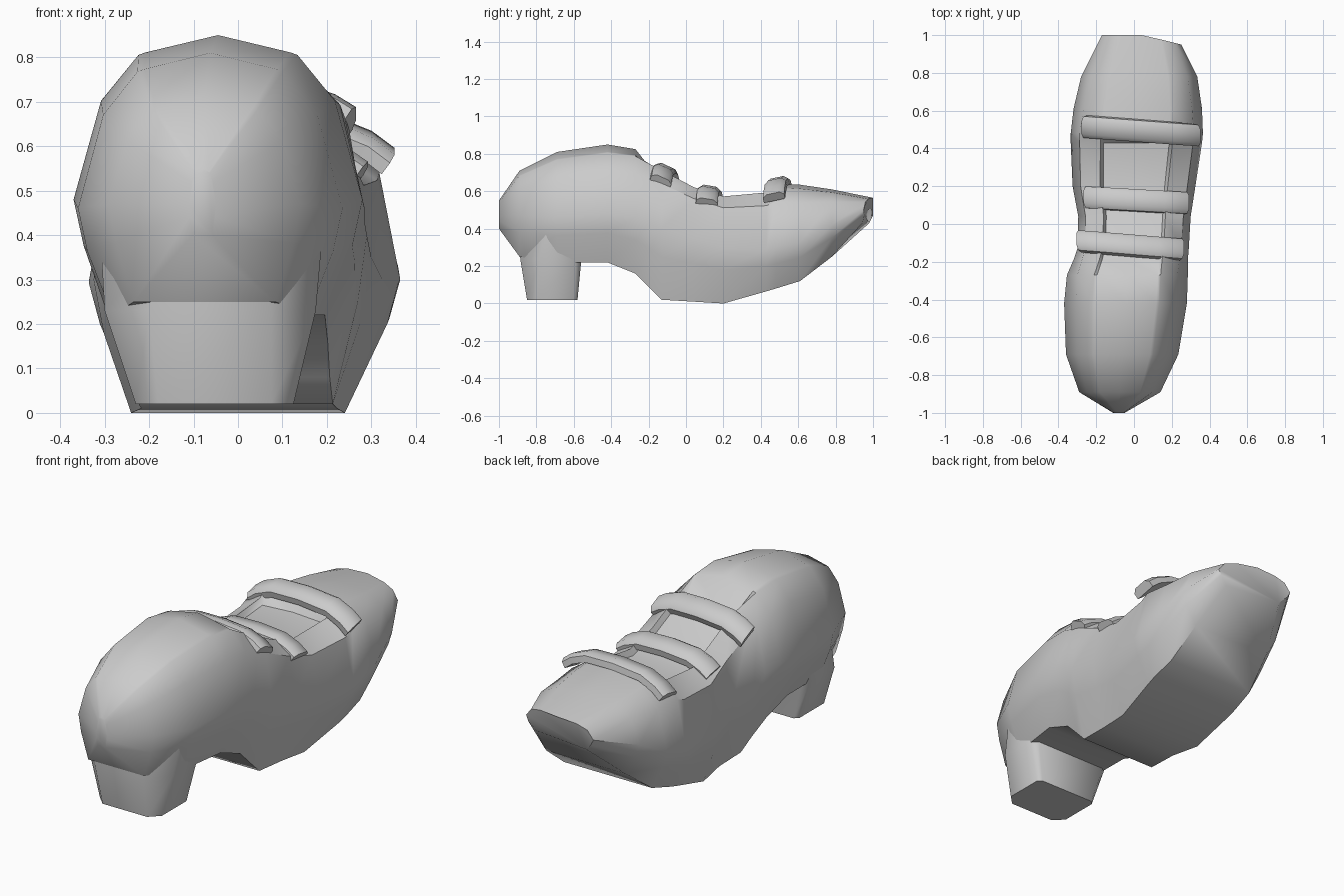
import bpy, bmesh, math
from mathutils import Vector

if "Cube" in bpy.data.objects:
    bpy.data.objects.remove(bpy.data.objects["Cube"])


def loft(name, rings, angle=45):
    """Skin equal-length closed rings and cap both ends."""
    bm = bmesh.new()
    vs = [[bm.verts.new(p) for p in r] for r in rings]
    n = len(vs[0])
    for a, b in zip(vs, vs[1:]):
        for i in range(n):
            j = (i + 1) % n
            bm.faces.new((a[i], a[j], b[j], b[i]))
    bm.faces.new(vs[0][::-1])
    bm.faces.new(vs[-1])
    bmesh.ops.recalc_face_normals(bm, faces=bm.faces)
    me = bpy.data.meshes.new(name)
    bm.to_mesh(me)
    bm.free()
    ob = bpy.data.objects.new(name, me)
    bpy.context.collection.objects.link(ob)
    bpy.ops.object.select_all(action='DESELECT')
    ob.select_set(True)
    bpy.context.view_layer.objects.active = ob
    bpy.ops.object.shade_smooth_by_angle(angle=math.radians(angle))
    return ob


# Shoe body: y, left, right, bottom, widest height, top, squareness, tongue recess
stations = [
    (-1.00, -0.11, -0.05, 0.40, 0.47, 0.55, 0.0, 0),
    (-0.89, -0.29, 0.14, 0.25, 0.47, 0.71, 0.0, 0),
    (-0.69, -0.36, 0.235, 0.22, 0.46, 0.81, 0.0, 0),
    (-0.42, -0.37, 0.28, 0.22, 0.48, 0.85, 0.0, 0),
    (-0.27, -0.355, 0.285, 0.16, 0.46, 0.825, 0.3, 0),
    (-0.19, -0.32, 0.285, 0.08, 0.43, 0.77, 0.7, 0.03),
    (-0.13, -0.30, 0.29, 0.02, 0.40, 0.735, 0.9, 0.03),
    (0.04, -0.295, 0.30, 0.01, 0.35, 0.64, 1.0, 0.03),
    (0.20, -0.325, 0.325, 0.0, 0.30, 0.59, 1.0, 0.03),
    (0.43, -0.335, 0.36, 0.065, 0.29, 0.615, 0.9, 0.03),
    (0.48, -0.335, 0.365, 0.08, 0.30, 0.64, 0.9, 0),
    (0.61, -0.32, 0.36, 0.12, 0.33, 0.635, 0.6, 0),
    (0.78, -0.28, 0.335, 0.25, 0.42, 0.61, 0.4, 0),
    (1.00, -0.17, 0.25, 0.43, 0.50, 0.565, 0.4, 0),
]


def body_ring(y, xl, xr, zb, zm, zt, s, dip):
    cx, hw = (xl + xr) / 2, (xr - xl) / 2
    edge_v = 0.88 + 0.06 * s
    half = [(0.74, -1), (0.93, -0.4), (1, 0), (0.81 + 0.06 * s, 0.6 + 0.13 * s),
            (0.55, edge_v), (0.50, edge_v + 0.015), (0, 1)]
    pts = []
    for i, (u, v) in enumerate(half):
        z = zm + v * ((zt - zm) if v > 0 else (zm - zb))
        if dip and i >= 5:
            z = zm + edge_v * (zt - zm) - dip + (0.01 if i == 6 else 0)
        pts.append((u, z))
    loop = pts + [(-u, z) for u, z in pts[-2::-1]]
    ring = []
    for u, z in loop:
        x = cx + u * hw
        yy = y
        if y > 0.95:  # slanted toe tip
            yy -= 0.05 * max(0, (x - 0.05) / 0.2) + 0.02 * (z < 0.47)
        ring.append((x, yy, z))
    return ring


loft("shoe_body", [body_ring(*s) for s in stations])


# Heel block: chamfered, tapered rectangle
def heel_ring(z, x0, x1, y0, y1, c, cb):
    return [(x0 + cb, y0, z), (x1 - cb, y0, z), (x1, y0 + cb, z), (x1, y1 - c, z),
            (x1 - c, y1, z), (x0 + c, y1, z), (x0, y1 - c, z), (x0, y0 + cb, z)]


loft("heel", [heel_ring(0.02, -0.23, 0.125, -0.85, -0.58, 0.02, 0.05),
              heel_ring(0.23, -0.30, 0.175, -0.885, -0.56, 0.03, 0.10),
              heel_ring(0.40, -0.31, 0.19, -0.90, -0.52, 0.05, 0.16)], 50)


# Straps: rounded band swept over the instep
def strap(name, left, right, y_left, y_right, top, end, tilt):
    t = math.radians(tilt)
    w = Vector((0, math.cos(t), math.sin(t)))
    path = []
    for f, drop in ((0, 1), (0.08, 0.55), (0.22, 0.12), (0.5, 0), (0.78, 0.12), (0.92, 0.55), (1, 1)):
        path.append(Vector((left + f * (right - left), y_left + f * (y_right - y_left),
                            top + drop * (end - top))))
    rings = []
    for i, p in enumerate(path):
        d = (path[min(i + 1, len(path) - 1)] - path[max(i - 1, 0)]).normalized()
        n = d.cross(w).normalized()
        rings.append([p + w * a + n * b for a, b in
                      ((-0.058, -0.02), (0.058, -0.02), (0.058, 0.012),
                       (0.035, 0.03), (-0.035, 0.03), (-0.058, 0.012))])
    loft(name, rings, 50)


strap("ankle_strap", -0.29, 0.25, -0.09, -0.135, 0.71, 0.65, -25)
strap("middle_strap", -0.25, 0.275, 0.14, 0.11, 0.60, 0.535, -10)
strap("toe_strap", -0.26, 0.335, 0.515, 0.47, 0.645, 0.565, 12)
